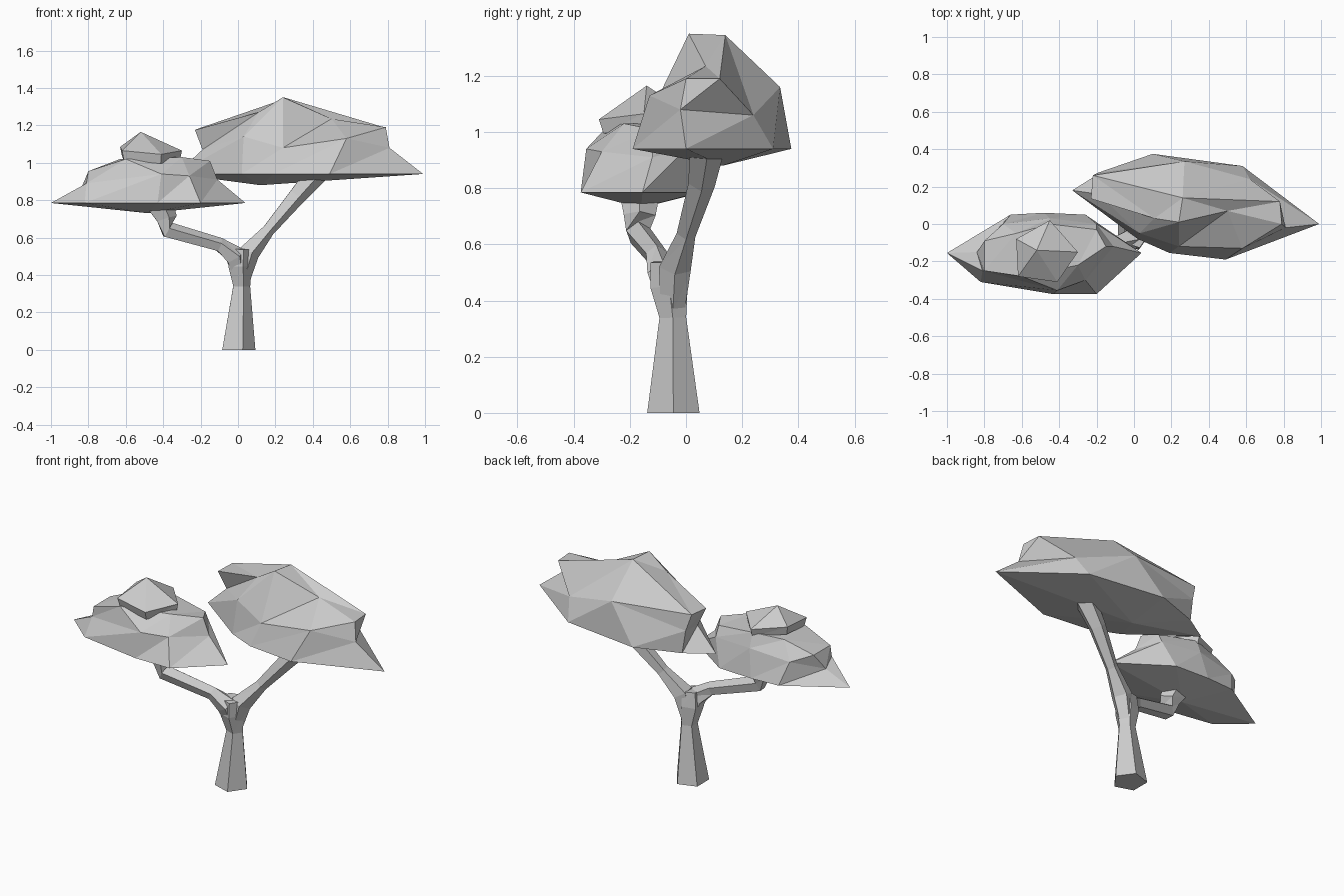
import bpy, bmesh, math
from mathutils import Vector


def finish(name, bm):
    bmesh.ops.triangulate(bm, faces=[f for f in bm.faces if len(f.verts) > 4])
    bmesh.ops.recalc_face_normals(bm, faces=bm.faces)
    mesh = bpy.data.meshes.new(name)
    bm.to_mesh(mesh)
    bm.free()
    obj = bpy.data.objects.new(name, mesh)
    bpy.context.collection.objects.link(obj)
    return obj


def loft(name, rings, bottom=None, top=None):
    """Join equal-length rings; close each end with a point or a flat cap."""
    bm = bmesh.new()
    vs = [[bm.verts.new(p) for p in ring] for ring in rings]
    n = len(vs[0])
    for a, b in zip(vs, vs[1:]):
        for i in range(n):
            j = (i + 1) % n
            bm.faces.new((a[i], a[j], b[j]))
            bm.faces.new((a[i], b[j], b[i]))
    for ring, tip in ((vs[0], bottom), (vs[-1], top)):
        if tip:
            t = bm.verts.new(tip)
            for i in range(n):
                bm.faces.new((ring[i], ring[(i + 1) % n], t))
        else:
            bm.faces.new(ring)
    return finish(name, bm)


def limb(name, path, turn=0):
    """Five-sided tapering limb through (x, y, z, radius) stations."""
    pts = [Vector(p[:3]) for p in path]
    rings = []
    for i, p in enumerate(path):
        d = (pts[min(i + 1, len(pts) - 1)] - pts[max(i - 1, 0)]).normalized()
        if p[2] == 0:
            d = Vector((0, 0, 1))
        side = Vector((0, 1, 0)).cross(d).normalized()
        up = d.cross(side)
        angles = [math.radians(turn + 72 * k) for k in range(5)]
        rings.append([pts[i] + p[3] * (side * math.cos(a) + up * math.sin(a)) for a in angles])
    return loft(name, rings)


# Trunk and the two branches
limb("trunk", [(-0.005, -0.045, 0, 0.098), (0.015, -0.047, 0.34, 0.05),
               (0.005, -0.06, 0.45, 0.07), (0.01, -0.065, 0.54, 0.065)])
limb("right_branch", [(0.017, -0.047, 0.37, 0.045), (0.055, -0.04, 0.52, 0.06),
                      (0.16, 0.0, 0.64, 0.036), (0.31, 0.055, 0.82, 0.05),
                      (0.42, 0.075, 0.95, 0.065)])
limb("left_branch", [(0.012, -0.055, 0.39, 0.045), (-0.015, -0.08, 0.5, 0.062),
                     (-0.1, -0.105, 0.56, 0.04), (-0.38, -0.17, 0.64, 0.046),
                     (-0.385, -0.165, 0.70, 0.06), (-0.42, -0.165, 0.77, 0.075)])

# Right foliage: flat rim, shoulder, crown
rim = [(0.99, 0), (0.58, 0.31), (0.1, 0.375), (-0.17, 0.28),
       (-0.33, 0.18), (0.02, -0.08), (0.19, -0.155), (0.49, -0.19)]
shoulder = [(0.81, -0.02, 1.08), (0.62, 0.24, 1.06), (0.27, 0.335, 1.16), (-0.19, 0.275, 1.08),
            (-0.19, 0.16, 1.07), (0.03, -0.05, 1.14), (0.24, -0.12, 1.08), (0.58, -0.13, 1.13)]
crown = [(0.79, 0, 1.19), (0.78, 0.12, 1.19), (0.26, 0.14, 1.345), (-0.22, 0.26, 1.18),
         (-0.23, 0.135, 1.175), (0.11, 0.03, 1.27), (0.24, 0.01, 1.35), (0.5, 0.07, 1.235)]
loft("right_foliage", [[(x, y, 0.94) for x, y in rim], shoulder, crown], bottom=(0.12, 0.13, 0.88))

# Left foliage, built the same way
rim = [(0.04, -0.155), (-0.26, 0.05), (-0.48, 0.06), (-0.66, 0.05),
       (-1.0, -0.155), (-0.82, -0.31), (-0.43, -0.375), (-0.2, -0.375)]
shoulder = [(-0.11, -0.12, 0.91), (-0.2, 0.0, 0.94), (-0.45, 0.03, 0.95), (-0.7, 0.0, 0.92),
            (-0.84, -0.15, 0.86), (-0.81, -0.25, 0.89), (-0.41, -0.355, 0.94), (-0.26, -0.3, 0.93)]
crown = [(-0.15, -0.12, 1.01), (-0.2, -0.03, 1.0), (-0.45, 0.0, 1.035), (-0.63, -0.05, 1.02),
         (-0.8, -0.09, 0.955), (-0.8, -0.25, 0.955), (-0.6, -0.28, 1.02), (-0.3, -0.22, 1.03)]
loft("left_foliage", [[(x, y, 0.785) for x, y in rim], shoulder, crown], bottom=(-0.48, -0.16, 0.73))

# Small cap on the left foliage
edge = [(-0.3, -0.15, 1.065), (-0.45, 0.02, 1.06), (-0.63, -0.08, 1.085),
        (-0.62, -0.28, 1.065), (-0.41, -0.31, 1.045)]
foot = [(x * 0.94 - 0.028, y * 0.9 - 0.015, z - 0.05) for x, y, z in edge]
loft("foliage_cap", [foot, edge], top=(-0.52, -0.14, 1.165))
